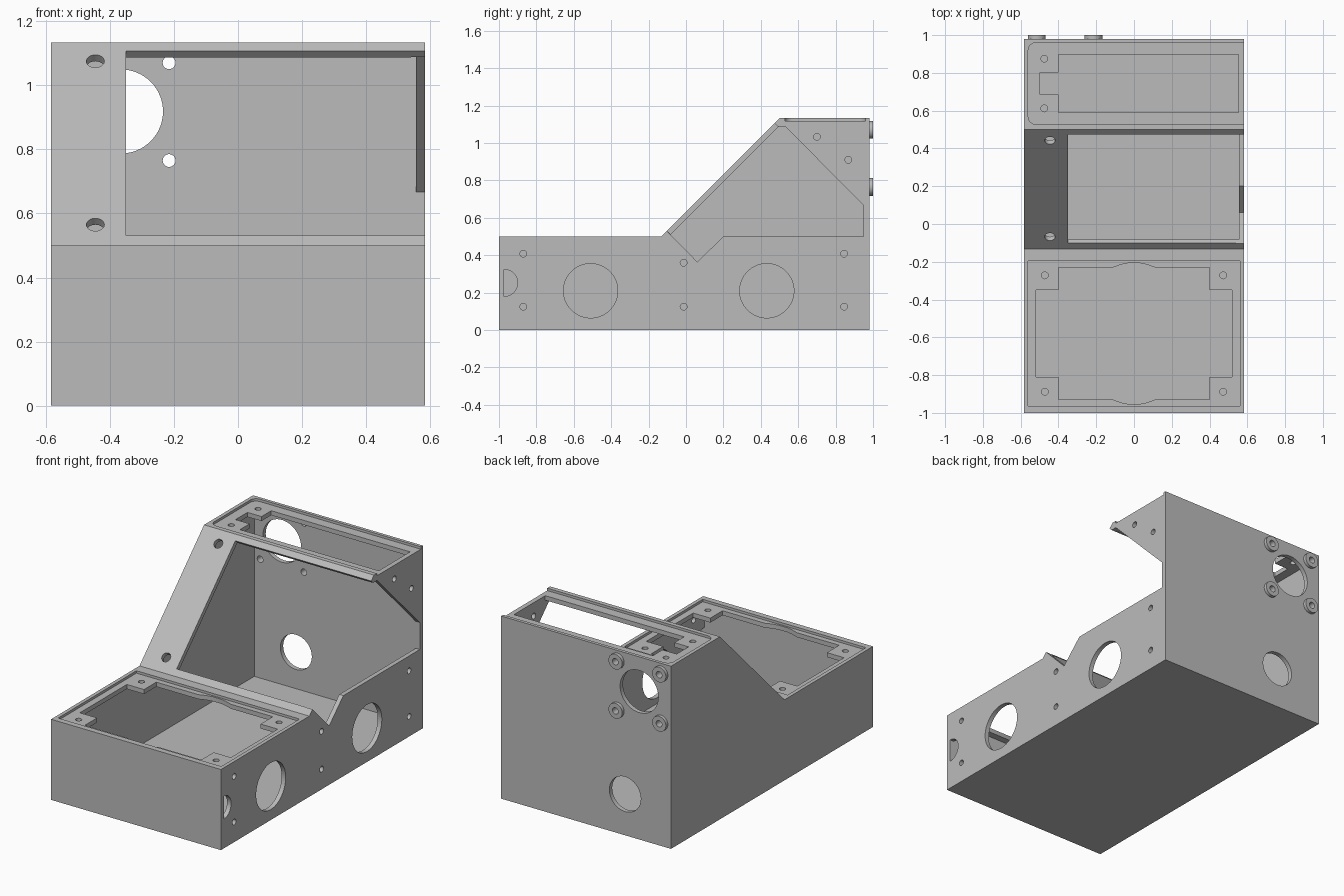
import bpy, bmesh, math
from mathutils import Vector

cube = bpy.data.objects.get("Cube")
if cube:
    bpy.data.objects.remove(cube, do_unlink=True)

grey = bpy.data.materials.new("plain grey")
grey.use_nodes = True
colour = (0.5, 0.5, 0.5, 1)
grey.diffuse_color = colour
grey.node_tree.nodes["Principled BSDF"].inputs["Base Color"].default_value = colour

W, T = 0.583, 0.028      # half width and wall thickness
BACK, TOP, DECK = 0.98, 1.133, 0.5
LEDGE = 0.015            # depth of the lid recesses


def make(name, bm):
    bmesh.ops.recalc_face_normals(bm, faces=bm.faces)
    mesh = bpy.data.meshes.new(name)
    bm.to_mesh(mesh)
    bm.free()
    mesh.materials.append(grey)
    ob = bpy.data.objects.new(name, mesh)
    bpy.context.collection.objects.link(ob)
    return ob


def prism(name, points, lo, hi, axis):
    """Extrude an outline along x (points are y, z) or z (points are x, y)."""
    place = (lambda p, h: (h, *p)) if axis == "x" else (lambda p, h: (*p, h))
    bm = bmesh.new()
    face = bm.faces.new([bm.verts.new(place(p, lo)) for p in points])
    new = bmesh.ops.extrude_face_region(bm, geom=[face])["geom"]
    move = Vector(place((0, 0), hi - lo))
    bmesh.ops.translate(bm, vec=move, verts=[v for v in new if isinstance(v, bmesh.types.BMVert)])
    return make(name, bm)


def rect(x0, x1, y0, y1):
    return [(x0, y0), (x1, y0), (x1, y1), (x0, y1)]


def rod(name, centre, direction, radius, length, sides=32):
    bm = bmesh.new()
    bmesh.ops.create_cone(bm, cap_ends=True, segments=sides, radius1=radius,
                          radius2=radius, depth=length)
    turn = Vector((0, 0, 1)).rotation_difference(Vector(direction)).to_matrix()
    bmesh.ops.rotate(bm, matrix=turn, verts=bm.verts)
    bmesh.ops.translate(bm, vec=centre, verts=bm.verts)
    return make(name, bm)


def combine(tool, operation="DIFFERENCE"):
    tool.hide_render = True
    mod = body.modifiers.new("cut", "BOOLEAN")
    mod.operation, mod.solver, mod.object = operation, "EXACT", tool
    bpy.context.view_layer.objects.active = body
    bpy.ops.object.modifier_apply(modifier=mod.name)
    bpy.data.objects.remove(tool, do_unlink=True)


def hole(centre, direction, radius, length=0.12, sides=32):
    combine(rod("drill", centre, direction, radius, length, sides))


# Enclosure: low front deck, sloped face, high rear block
body = prism("enclosure_body", [(-1, 0), (BACK, 0), (BACK, TOP), (0.5, TOP),
                                (-0.133, DECK), (-1, DECK)], -W, W, "x")

# Screw bosses on the back
boss_spots = [(x, z) for x in (-0.515, -0.215) for z in (0.765, 1.07)]
for x, z in boss_spots:
    combine(rod("boss", (x, BACK, z), (0, 1, 0), 0.047, 0.04), "UNION")

# Hollow interior
roof, under_deck = TOP - LEDGE - T, DECK - LEDGE - T
combine(prism("cavity", [(T - 1, T), (BACK - T, T), (BACK - T, roof), (roof - 0.593, roof),
                         (under_deck - 0.593, under_deck), (T - 1, under_deck)],
              T - W, W - T, "x"))

# Front deck: lid recess, shaped opening and corner screws
MID = -0.58
combine(prism("deck_recess", rect(-0.56, 0.56, MID - 0.384, MID + 0.384), DECK - LEDGE, 0.7, "z"))
quarter = [(0.518, 0.23), (0.4, 0.23), (0.4, 0.35), (0.11, 0.35), (0.07, 0.365), (0.03, 0.373)]
half = quarter + [(-x, y) for x, y in reversed(quarter)]
outline = [(x, MID + y) for x, y in half] + [(x, MID - y) for x, y in reversed(half)]
combine(prism("deck_opening", outline, 0.43, 0.7, "z"))
for x in (-0.472, 0.472):
    for y in (MID - 0.308, MID + 0.308):
        hole((x, y, DECK), (0, 0, 1), 0.018, 0.2, 20)

# Rear top: recess open at one side, opening with notch, two screws
R = 0.04
corner = [(R * math.sin(a), R * math.cos(a)) for a in (i * math.pi / 12 for i in range(7))]
left_end = [(-0.56 + R - s, 0.96 - R + c) for s, c in corner]
left_end += [(-0.56 + R - s, 0.528 + R - c) for s, c in reversed(corner)]
combine(prism("top_recess", left_end + [(0.7, 0.528), (0.7, 0.96)], TOP - LEDGE, 1.3, "z"))
combine(prism("top_opening", [(-0.4, 0.59), (0.553, 0.59), (0.553, 0.897), (-0.4, 0.897),
                              (-0.4, 0.802), (-0.497, 0.802), (-0.497, 0.685),
                              (-0.4, 0.685)], 1.05, 1.3, "z"))
for y in (0.612, 0.875):
    hole((-0.475, y, TOP), (0, 0, 1), 0.018, 0.2, 20)

# Sloped face: large window running out to the side, and two screws
combine(prism("slope_window", [(-0.2, 0.63), (-0.07, 0.5), (0.505, 1.075), (0.375, 1.205)],
              -0.35, 0.7, "x"))
for y in (-0.068, 0.442):
    hole((-0.445, y, y + 0.633), (0, -1, 1), 0.028, 0.12, 24)

# Open side wall with a notch at the foot of the slope
combine(prism("side_window", [(-0.2, 0.63), (0.06, 0.365), (0.2, 0.5), (0.95, 0.5),
                              (0.95, 0.667), (0.53, 1.088), (0.492, 1.088), (0.375, 1.205)],
              0.54, 0.7, "x"))

# Side wall: two large ports, half-round cable port, screw holes
for y in (-0.51, 0.432):
    hole((W, y, 0.21), (1, 0, 0), 0.145, 0.12, 64)
arc = [(T - 1 + 0.072 * math.cos(a), 0.252 + 0.072 * math.sin(a))
       for a in (-math.pi / 2 + i * math.pi / 16 for i in range(17))]
combine(prism("cable_port", arc, 0.52, 0.7, "x"))
for y, z in [(-0.87, 0.408), (-0.87, 0.125), (-0.013, 0.36), (-0.013, 0.125),
             (0.845, 0.408), (0.845, 0.125), (0.7, 1.033), (0.868, 0.91)]:
    hole((W, y, z), (1, 0, 0), 0.018, 0.12, 20)

# Back wall: upper round port with its screws, lower round port
hole((-0.365, BACK, 0.918), (0, 1, 0), 0.131, 0.12, 64)
hole((-0.268, BACK, 0.255), (0, 1, 0), 0.108, 0.12, 64)
for x, z in boss_spots:
    hole((x, BACK, z), (0, 1, 0), 0.02, 0.12, 24)

# Rounded bores shaded smooth, edges kept sharp
bpy.ops.object.select_all(action="DESELECT")
body.select_set(True)
bpy.context.view_layer.objects.active = body
bpy.ops.object.shade_smooth_by_angle(angle=math.radians(30))
